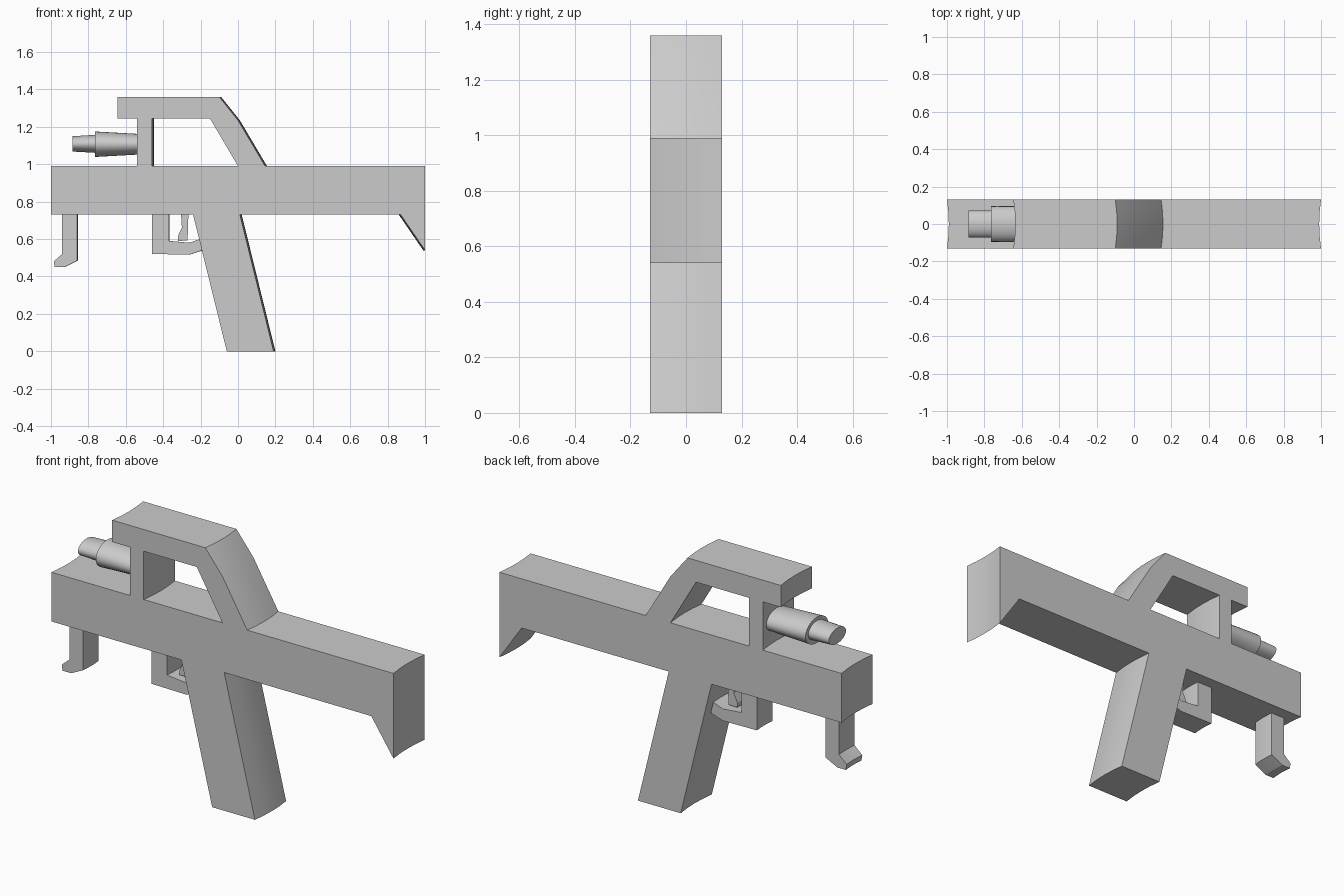
import bpy, bmesh, math

if "Cube" in bpy.data.objects:
    bpy.data.objects.remove(bpy.data.objects["Cube"])


def finish(bm, name):
    bmesh.ops.recalc_face_normals(bm, faces=bm.faces[:])
    me = bpy.data.meshes.new(name)
    bm.to_mesh(me)
    bm.free()
    ob = bpy.data.objects.new(name, me)
    bpy.context.collection.objects.link(ob)
    bpy.context.view_layer.objects.active = ob
    ob.select_set(True)
    bpy.ops.object.shade_smooth_by_angle(angle=math.radians(25))
    ob.select_set(False)
    return ob


def plate(name, loops, half, bow=0.01, steps=4):
    """Extrude x/z outlines (later loops are holes) along y, with slightly bowed walls."""
    bm = bmesh.new()
    caps = [[], []]
    for pts in loops:
        rings = []
        for i in range(steps + 1):
            t = -1 + 2 * i / steps
            ring = []
            for x, z in pts:
                side = 1 if x < 0.3 else -1
                ring.append(bm.verts.new((x + side * bow * (1 - t * t), t * half, z)))
            rings.append(ring)
        n = len(pts)
        for a, b in zip(rings, rings[1:]):
            for k in range(n):
                bm.faces.new((a[k], a[(k + 1) % n], b[(k + 1) % n], b[k]))
        for cap, ring in zip(caps, (rings[0], rings[-1])):
            cap += [bm.edges.get((ring[k], ring[(k + 1) % n])) for k in range(n)]
    for cap, sign in zip(caps, (-1, 1)):
        bmesh.ops.triangle_fill(bm, edges=cap, use_beauty=True, normal=(0, sign, 0))
    return finish(bm, name)


def tube(name, stations, zc, n=32):
    """Loft elliptical sections (x, y radius, z radius) along x."""
    bm = bmesh.new()
    rings = [[bm.verts.new((x, ry * math.cos(2 * math.pi * k / n),
                            zc + rz * math.sin(2 * math.pi * k / n)))
              for k in range(n)] for x, ry, rz in stations]
    for a, b in zip(rings, rings[1:]):
        for k in range(n):
            bm.faces.new((a[k], a[(k + 1) % n], b[(k + 1) % n], b[k]))
    bm.faces.new(rings[0])
    bm.faces.new(rings[-1])
    return finish(bm, name)


# Body, stock toe, slanted grip and top handle with its window
outline = [(-1, .73), (-.24, .73), (-.06, 0), (.19, 0), (.01, .73), (.87, .73),
           (1, .54), (1, .99), (.145, .99), (0, 1.235), (-.10, 1.36), (-.645, 1.36),
           (-.645, 1.245), (-.54, 1.245), (-.54, .99), (-1, .99)]
window = [(-.46, .99), (0, .99), (-.15, 1.245), (-.46, 1.245)]
plate("body", [outline, window], 0.13)

# Front hook under the body
plate("front_hook", [[(-.94, .74), (-.94, .52), (-.985, .48), (-.98, .45), (-.93, .45),
                      (-.86, .485), (-.86, .74)]], 0.065, 0.004)

# Guard loop in front of the grip
plate("lower_guard", [[(-.46, .74), (-.46, .52), (-.26, .517), (-.19, .54), (-.205, .60),
                       (-.26, .58), (-.37, .59), (-.37, .74)]], 0.065, 0.004)

# Small curved lever inside the guard
plate("lever", [[(-.305, .74), (-.30, .66), (-.322, .615), (-.32, .59), (-.27, .592),
                 (-.268, .64), (-.265, .74)]], 0.03, 0.0)

# Stepped, flattened front tube
tube("tube_large", [(-.765, .095, .068), (-.53, .095, .055)], 1.107)
tube("tube_small", [(-.885, .072, .041), (-.76, .072, .048)], 1.109)
